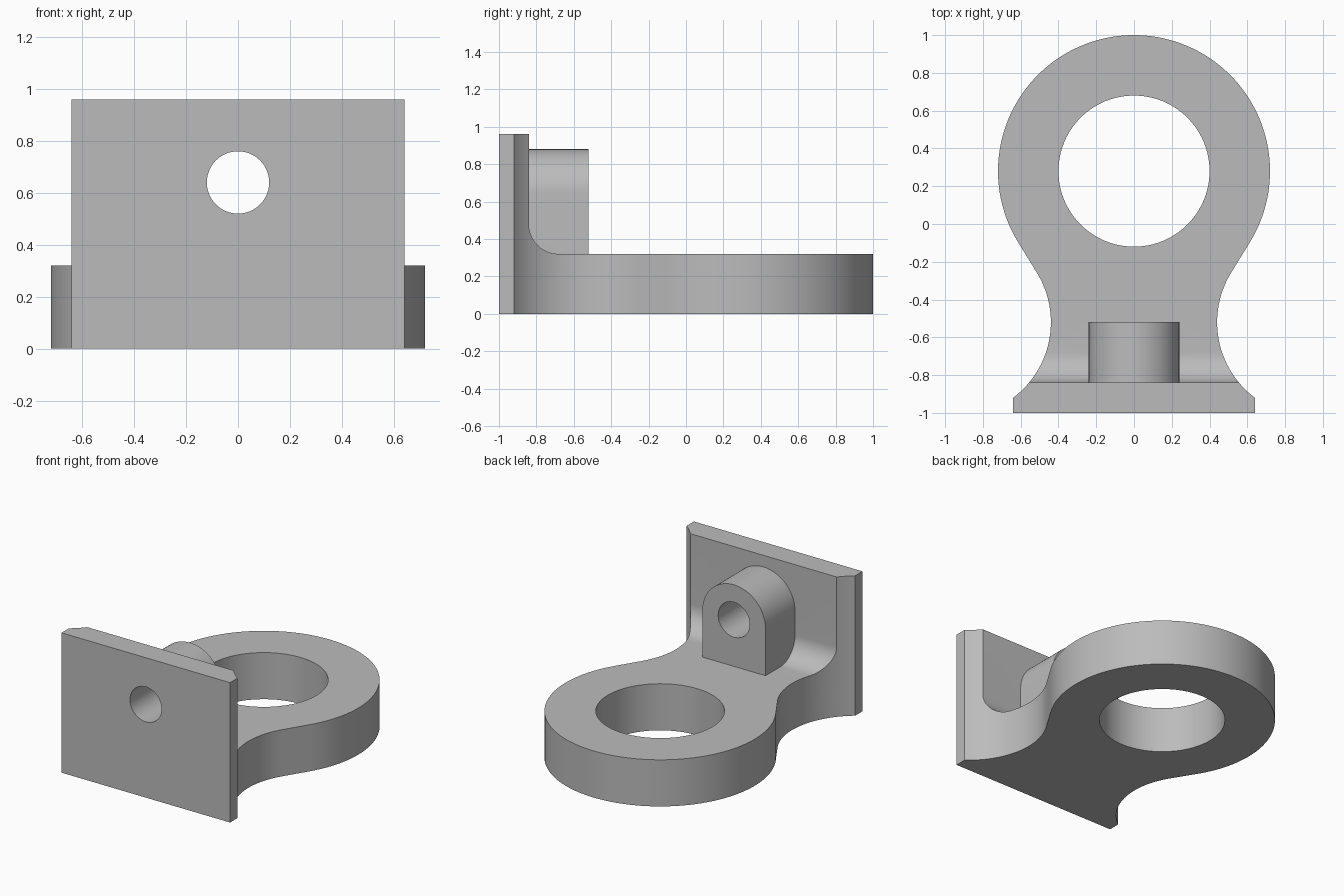
import bpy
import bmesh
from math import pi, cos, sin, atan2, acos, hypot
from mathutils import Vector

cube = bpy.data.objects.get("Cube")
if cube:
    bpy.data.objects.remove(cube, do_unlink=True)

# Plain grey metal
grey = bpy.data.materials.new("plain grey")
grey.use_nodes = True
colour = (0.5, 0.5, 0.5, 1)
grey.diffuse_color = colour
grey.node_tree.nodes["Principled BSDF"].inputs["Base Color"].default_value = colour


def arc(cx, cy, r, start, end, steps):
    """Points along a circular arc, both ends included."""
    angles = [start + (end - start) * i / steps for i in range(steps + 1)]
    return [(cx + r * cos(a), cy + r * sin(a)) for a in angles]


def prism(name, outline, place, sweep):
    """Closed solid: a 2D outline placed in 3D and swept along a vector."""
    bm = bmesh.new()
    face = bm.faces.new([bm.verts.new(place(u, v)) for u, v in outline])
    swept = bmesh.ops.extrude_face_region(bm, geom=[face])["geom"]
    moved = [g for g in swept if isinstance(g, bmesh.types.BMVert)]
    bmesh.ops.translate(bm, verts=moved, vec=Vector(sweep))
    bmesh.ops.recalc_face_normals(bm, faces=bm.faces)
    mesh = bpy.data.meshes.new(name)
    bm.to_mesh(mesh)
    bm.free()
    mesh.materials.append(grey)
    obj = bpy.data.objects.new(name, mesh)
    bpy.context.collection.objects.link(obj)
    return obj


def combine(target, tool, operation):
    """Apply a boolean and discard the tool."""
    mod = target.modifiers.new(operation.lower(), "BOOLEAN")
    mod.operation = operation
    mod.solver = "EXACT"
    mod.object = tool
    bpy.context.view_layer.objects.active = target
    bpy.ops.object.modifier_apply(modifier=mod.name)
    bpy.data.objects.remove(tool, do_unlink=True)


ring_y, ring_r = 0.28, 0.72
waist_x, waist_y, waist_r = 0.94, -0.52, 0.5
hole_z = 0.64

# Plan outline: round eye, straight tangent, concave waist, foot edge
dx, dy = waist_x, waist_y - ring_y
tangent = atan2(dy, dx) + acos((ring_r + waist_r) / hypot(dx, dy))
half = arc(0, ring_y, ring_r, pi / 2, tangent, 48)
half += arc(waist_x, waist_y, waist_r, tangent + pi, pi + atan2(0.4, 0.3), 32)
half.append((0.64, -1))
plan = half + [(-x, y) for x, y in reversed(half[1:])]
bracket = prism("bracket_body", plan, lambda x, y: (x, y, 0), (0, 0, 0.96))

# Side profile: upright plate, inner fillet, flat base
side = [(-1.2, -0.2), (-1.2, 1.2), (-0.84, 1.2)]
side += arc(-0.68, 0.48, 0.16, pi, 1.5 * pi, 20)
side += [(1.2, 0.32), (1.2, -0.2)]
envelope = prism("side_envelope", side, lambda y, z: (-1, y, z), (2, 0, 0))
combine(bracket, envelope, "INTERSECT")

# Round-topped boss behind the plate
boss_outline = [(0.24, 0.2)] + arc(0, hole_z, 0.24, 0, pi, 40) + [(-0.24, 0.2)]
boss = prism("boss", boss_outline, lambda x, z: (x, -0.92, z), (0, 0.4, 0))
combine(bracket, boss, "UNION")

# Through holes: pin hole and ring bore
pin = prism("pin_hole", arc(0, hole_z, 0.12, 0, 2 * pi, 48)[:-1],
            lambda x, z: (x, -1.2, z), (0, 1, 0))
combine(bracket, pin, "DIFFERENCE")
bore = prism("ring_bore", arc(0, ring_y, 0.4, 0, 2 * pi, 80)[:-1],
             lambda x, y: (x, y, -0.2), (0, 0, 1))
combine(bracket, bore, "DIFFERENCE")

# Smooth curves, crisp edges
bpy.ops.object.select_all(action="DESELECT")
bracket.select_set(True)
bpy.context.view_layer.objects.active = bracket
bpy.ops.object.shade_smooth_by_angle(angle=pi / 6)
